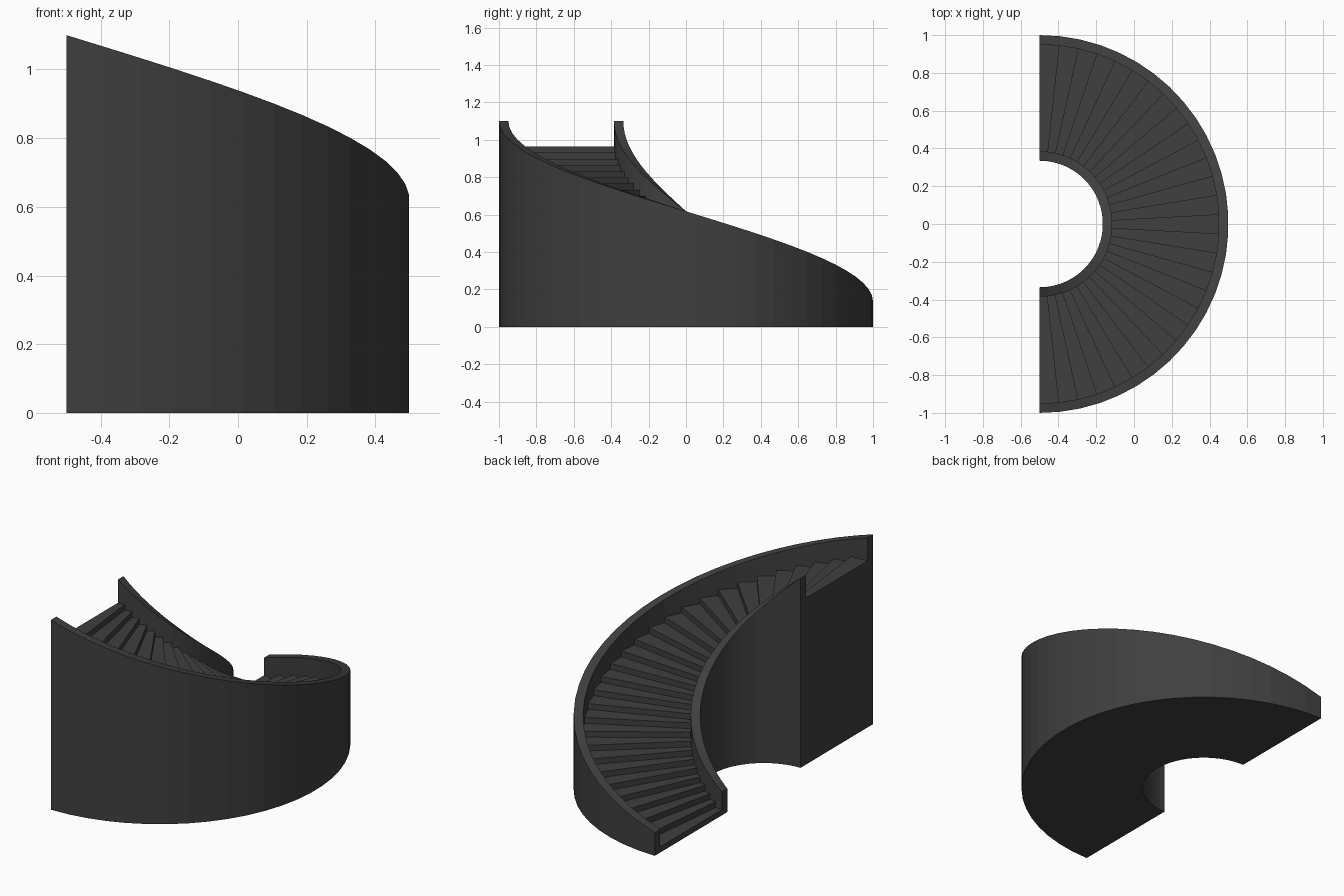
import bpy, bmesh, math

if "Cube" in bpy.data.objects:
    bpy.data.objects.remove(bpy.data.objects["Cube"])

STEPS = 29
RISE = 0.965 / STEPS
R_IN, R_OUT, WALL = 0.335, 1.0, 0.05
RAIL = 0.135            # wall height above the stair slope
CX = -0.5               # centre of the half circle

mat = bpy.data.materials.new("dark_grey")
mat.diffuse_color = (0.05, 0.05, 0.05, 1)
mat.use_nodes = True
mat.node_tree.nodes["Principled BSDF"].inputs["Base Color"].default_value = mat.diffuse_color


def point(r, i, z):
    # angle runs from the back (low end) round to the front (high end)
    a = math.pi / 2 - math.pi * i / STEPS
    return (CX + r * math.cos(a), r * math.sin(a), z)


def finish(bm, name):
    bmesh.ops.remove_doubles(bm, verts=bm.verts, dist=1e-5)
    bmesh.ops.recalc_face_normals(bm, faces=bm.faces)
    mesh = bpy.data.meshes.new(name)
    bm.to_mesh(mesh)
    bm.free()
    mesh.materials.append(mat)
    bpy.context.collection.objects.link(bpy.data.objects.new(name, mesh))


def curved_wall(name, r0, r1):
    bm = bmesh.new()
    rings = []
    for i in range(STEPS + 1):
        top = RAIL + RISE * i
        rings.append([bm.verts.new(point(r, i, z)) for r, z in
                      ((r0, 0), (r1, 0), (r1, top), (r0, top))])
    for a, b in zip(rings, rings[1:]):
        for k in range(4):
            n = (k + 1) % 4
            bm.faces.new((a[k], a[n], b[n], b[k]))
    bm.faces.new(rings[0])
    bm.faces.new(rings[-1])
    finish(bm, name)


def staircase(name, r0, r1):
    bm = bmesh.new()

    def strip(i0, z0, i1, z1):
        bm.faces.new([bm.verts.new(point(r, i, z)) for r, i, z in
                      ((r0, i0, z0), (r1, i0, z0), (r1, i1, z1), (r0, i1, z1))])

    for i in range(STEPS):
        z = RISE * (i + 1)
        strip(i, z - RISE, i, z)      # riser
        strip(i, z, i + 1, z)         # tread
        strip(i, 0, i + 1, 0)         # underside
    strip(STEPS, 0, STEPS, RISE * STEPS)  # high end face
    finish(bm, name)


# Two sloping side walls with solid steps between them
curved_wall("outer_wall", R_OUT - WALL, R_OUT)
curved_wall("inner_wall", R_IN, R_IN + WALL)
staircase("steps", R_IN + WALL, R_OUT - WALL)
